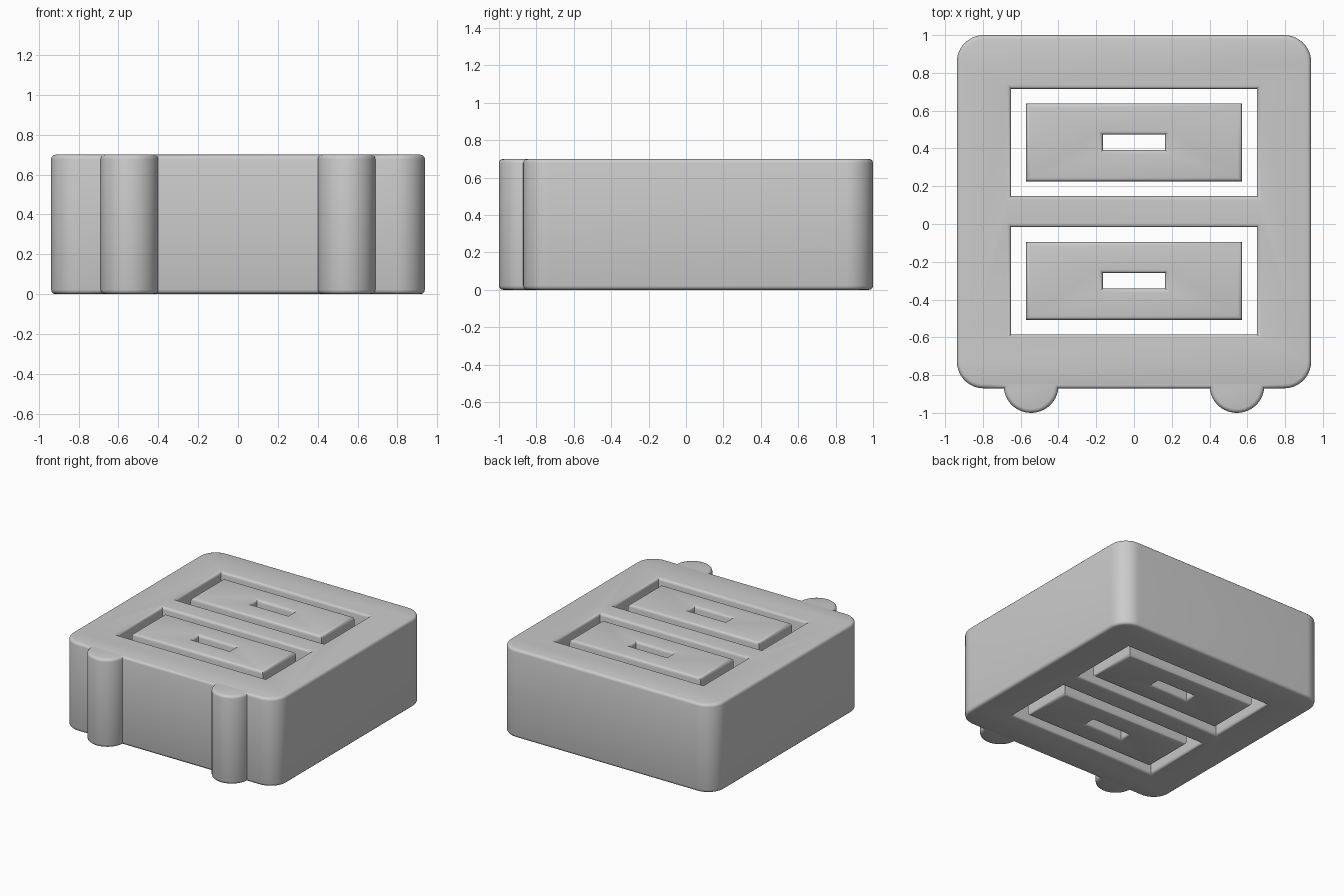
import bpy, bmesh
from math import radians, cos, sin

if "Cube" in bpy.data.objects:
    bpy.data.objects.remove(bpy.data.objects["Cube"])

HEIGHT, BEVEL = 0.70, 0.022


def arc(cx, cy, r, a0, a1, n=14):
    return [(cx + r * cos(radians(a0 + (a1 - a0) * i / n)),
             cy + r * sin(radians(a0 + (a1 - a0) * i / n))) for i in range(n + 1)]


def rect(w, y0, y1):
    return [(-w, y0), (w, y0), (w, y1), (-w, y1)]


def slab(name, loops):
    """Extrude closed loops (outline, then holes) with a rounded edge."""
    cu = bpy.data.curves.new(name, 'CURVE')
    cu.dimensions = '2D'
    cu.fill_mode = 'BOTH'
    cu.extrude = HEIGHT / 2 - BEVEL
    cu.bevel_depth = BEVEL
    cu.bevel_resolution = 2
    cu.offset = -BEVEL
    for pts in loops:
        sp = cu.splines.new('POLY')
        sp.points.add(len(pts) - 1)
        for p, (x, y) in zip(sp.points, pts):
            p.co = (x, y, HEIGHT / 2, 1)
        sp.use_cyclic_u = True
        for p in sp.points:
            p.co.z = 0
    ob = bpy.data.objects.new(name, cu)
    bpy.context.collection.objects.link(ob)
    bpy.ops.object.select_all(action='DESELECT')
    ob.select_set(True)
    bpy.context.view_layer.objects.active = ob
    bpy.ops.object.convert(target='MESH')
    ob = bpy.context.object
    bm = bmesh.new()
    bm.from_mesh(ob.data)
    bmesh.ops.translate(bm, verts=bm.verts, vec=(0, 0, HEIGHT / 2))
    bmesh.ops.remove_doubles(bm, verts=bm.verts, dist=1e-4)
    bmesh.ops.recalc_face_normals(bm, faces=bm.faces)
    bm.to_mesh(ob.data)
    bm.free()
    bpy.ops.object.shade_smooth_by_angle(angle=radians(35))
    return ob


# Cabinet frame: right half of the outline (foot, corners), mirrored to the left
right = (arc(0.545, -0.855, 0.145, 186, 354, 24)
         + arc(0.795, -0.727, 0.143, -90, 0)
         + arc(0.795, 0.857, 0.143, 0, 90))
outline = right + [(-x, y) for x, y in reversed(right)]
slab("cabinet_frame", [outline, rect(0.65, 0.147, 0.715), rect(0.65, -0.585, -0.017)])

# Drawer fronts with handle slots
for name, y in (("upper_drawer", 0.432), ("lower_drawer", -0.301)):
    slab(name, [rect(0.573, y - 0.207, y + 0.207),
                rect(0.165, y - 0.041, y + 0.041)])
